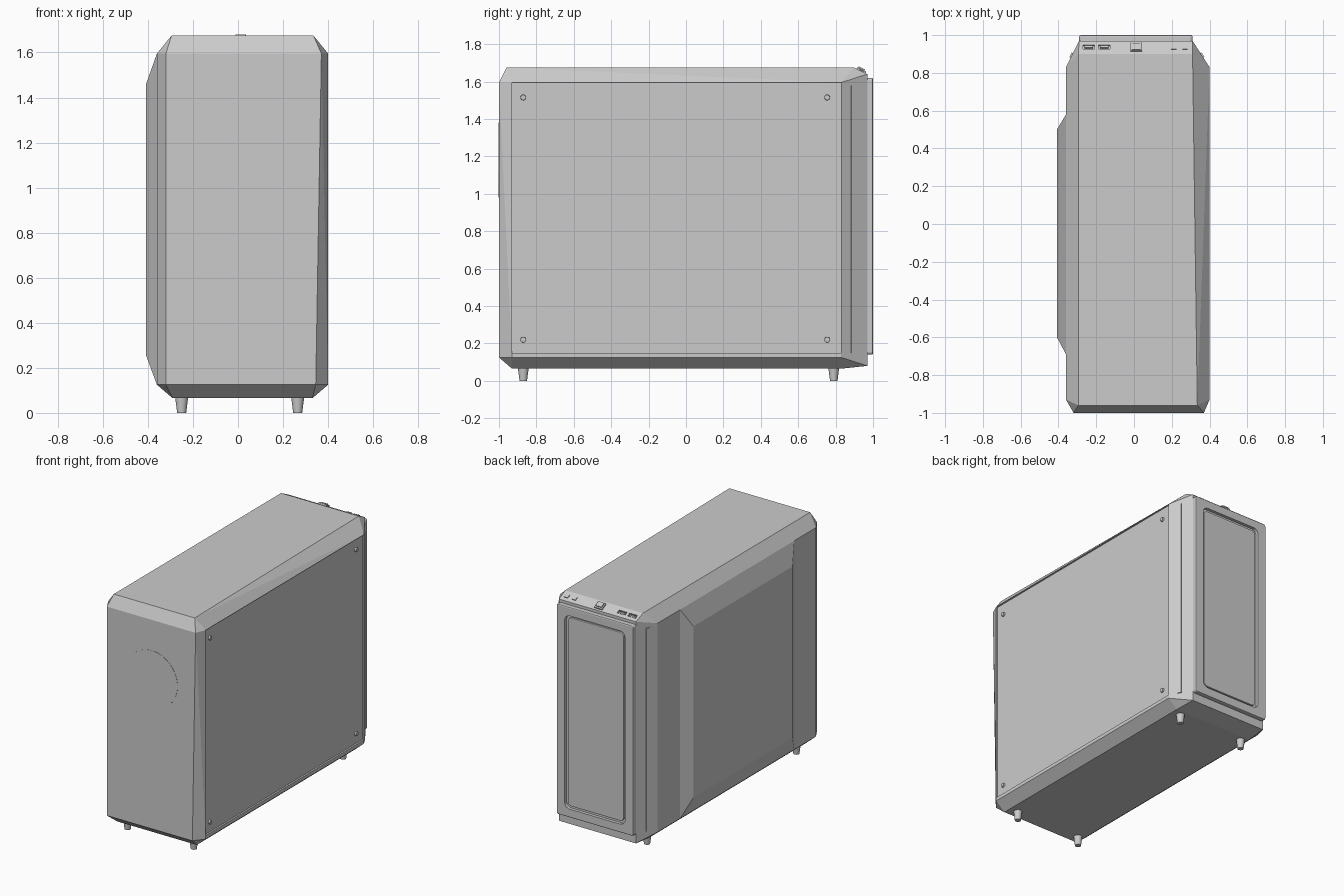
import bpy, bmesh, math
from mathutils import Matrix, Vector

cube = bpy.data.objects.get("Cube")
if cube:
    bpy.data.objects.remove(cube, do_unlink=True)

grey = bpy.data.materials.new("light_grey")
grey.use_nodes = True
grey.diffuse_color = (0.6, 0.6, 0.6, 1)
grey.node_tree.nodes["Principled BSDF"].inputs["Base Color"].default_value = (0.6, 0.6, 0.6, 1)


def finish(bm, name):
    bmesh.ops.recalc_face_normals(bm, faces=bm.faces)
    mesh = bpy.data.meshes.new(name)
    bm.to_mesh(mesh)
    bm.free()
    mesh.materials.append(grey)
    obj = bpy.data.objects.new(name, mesh)
    bpy.context.collection.objects.link(obj)
    return obj


def hull(name, points):
    """Solid wrapped around a few corner points."""
    bm = bmesh.new()
    verts = [bm.verts.new(p) for p in points]
    bmesh.ops.convex_hull(bm, input=verts)
    bmesh.ops.dissolve_limit(bm, angle_limit=0.01, verts=bm.verts, edges=bm.edges)
    return finish(bm, name)


def box(name, center, size, rot=None, bevel=0):
    bm = bmesh.new()
    bmesh.ops.create_cube(bm, size=1, matrix=Matrix.Diagonal((*size, 1)))
    if bevel:
        bmesh.ops.bevel(bm, geom=bm.edges[:], offset=bevel, segments=2,
                        profile=0.5, affect='EDGES')
    bm.transform(Matrix.Translation(center) @ (rot or Matrix()))
    return finish(bm, name)


def rounded_plate(name, x, z, y, radius, edge=0):
    """Upright plate with rounded corners; x, z and y are (low, high) ranges."""
    bm = bmesh.new()
    verts = []
    for i, (cx, cz) in enumerate([(x[1] - radius, z[1] - radius), (x[0] + radius, z[1] - radius),
                                  (x[0] + radius, z[0] + radius), (x[1] - radius, z[0] + radius)]):
        for k in range(6):
            a = math.pi / 2 * (i + k / 5)
            verts.append(bm.verts.new((cx + radius * math.cos(a), y[0], cz + radius * math.sin(a))))
    face = bm.faces.new(verts)
    ext = bmesh.ops.extrude_face_region(bm, geom=[face])["geom"]
    bmesh.ops.translate(bm, vec=(0, y[1] - y[0], 0),
                        verts=[g for g in ext if isinstance(g, bmesh.types.BMVert)])
    if edge:
        rim = [e for e in bm.edges if all(v.co.y > y[1] - 1e-4 for v in e.verts)]
        bmesh.ops.bevel(bm, geom=rim, offset=edge, segments=2, profile=0.5, affect='EDGES')
    return finish(bm, name)


def cylinder(name, center, r1, r2, depth, rot=None, segments=24):
    bm = bmesh.new()
    bmesh.ops.create_cone(bm, cap_ends=True, segments=segments, radius1=r1, radius2=r2,
                          depth=depth, matrix=Matrix.Translation(center) @ (rot or Matrix()))
    obj = finish(bm, name)
    smooth(obj)
    return obj


def smooth(obj):
    bpy.ops.object.select_all(action='DESELECT')
    obj.select_set(True)
    bpy.context.view_layer.objects.active = obj
    bpy.ops.object.shade_smooth_by_angle(angle=math.radians(35))


def cut(obj, cutter):
    """Subtract the cutter, then discard it."""
    cutter.hide_render = True
    mod = obj.modifiers.new("cut", 'BOOLEAN')
    mod.operation, mod.solver, mod.object = 'DIFFERENCE', 'EXACT', cutter
    bpy.context.view_layer.update()
    mesh = bpy.data.meshes.new_from_object(obj.evaluated_get(bpy.context.evaluated_depsgraph_get()))
    obj.modifiers.clear()
    obj.data = mesh
    bpy.data.objects.remove(cutter, do_unlink=True)


# Main shell: chamfered case with a sloped lip above the intake end
LOW, HIGH = 0.125, 1.595
plan = [(-0.36, -0.93), (0.40, -0.93), (0.40, 0.83), (0.31, 0.97), (-0.29, 0.97), (-0.36, 0.83)]
shell = [(x, y, z) for x, y in plan for z in (LOW, HIGH)]
shell += [(-0.32, -1, LOW), (-0.32, -1, HIGH), (0.345, -1, LOW), (0.37, -1, HIGH)]
shell += [(-0.295, -0.96, 1.675), (0.335, -0.96, 1.675), (0.31, 0.90, 1.675), (-0.295, 0.90, 1.675)]
shell += [(0.31, 0.97, 1.64), (-0.29, 0.97, 1.64), (0.31, 0.97, 0.08), (-0.29, 0.97, 0.08)]
shell += [(x, y, 0.065) for x in (-0.29, 0.33) for y in (-0.93, 0.83)]
case = hull("case_shell", shell)

# Recessed side panel
cut(case, box("panel_cutter", (0.438, -0.05, 0.8725), (0.1, 1.76, 1.445)))

# Sockets sunk into the sloped lip
slope = Matrix.Rotation(-math.atan2(0.035, 0.07), 4, 'X')
lip = Vector((0, 0.937, 1.657))
for x in (-0.24, -0.158):
    cut(case, box("socket_cutter", lip + Vector((x, 0, 0)), (0.062, 0.026, 0.03), slope))
    box("socket_tongue", lip + Vector((x, 0, -0.01)), (0.045, 0.01, 0.012), slope)

# Power button with collar and two audio jacks
box("button_collar", lip + Vector((0.012, 0, 0.002)), (0.062, 0.052, 0.014), slope, 0.003)
box("power_button", lip + Vector((0.012, 0, 0.009)), (0.046, 0.038, 0.016), slope, 0.003)
for x in (0.21, 0.27):
    box("audio_jack", lip + Vector((x, 0, 0.001)), (0.028, 0.026, 0.008), slope)

# Bulged opposite side panel
hull("bulged_side", [(-0.355, y, z) for y in (-0.69, 0.58) for z in (LOW, HIGH)]
     + [(-0.36, y, z) for y in (-0.69, 0.58) for z in (LOW, HIGH)]
     + [(-0.408, y, z) for y in (-0.60, 0.50) for z in (0.255, 1.46)])

# Intake door: rounded frame with a recessed centre panel and a groove around it
door = rounded_plate("door_frame", (-0.29, 0.31), (0.14, 1.62), (0.965, 1.0), 0.015, 0.008)
cut(door, rounded_plate("door_cutter", (-0.225, 0.245), (0.20, 1.56), (0.978, 1.05), 0.04))
rounded_plate("door_panel", (-0.208, 0.228), (0.217, 1.543), (0.97, 0.99), 0.03, 0.004)

# Vertical vent strips on the two corner chamfers
for name, a, b in (("left_vent", (0.40, 0.83), (0.31, 0.97)), ("right_vent", (-0.36, 0.83), (-0.29, 0.97))):
    a, b = Vector(a), Vector(b)
    mid = (a + b) / 2
    turn = Matrix.Rotation(math.atan2((b - a).y, (b - a).x), 4, 'Z')
    box(name, (mid.x, mid.y - 0.01, 0.865), (0.028, 0.024, 1.43), turn)

# Panel screws
side = Matrix.Rotation(math.pi / 2, 4, 'Y')
for y in (-0.87, 0.755):
    for z in (0.22, 1.515):
        cylinder("panel_screw", (0.39, y, z), 0.016, 0.014, 0.018, side)

# Round rear vent, almost flush
cylinder("rear_vent", (0.03, -1.0, 1.18), 0.2, 0.2, 0.003, Matrix.Rotation(math.pi / 2, 4, 'X'), 48)

# Tapered feet
for x in (-0.25, 0.265):
    for y in (-0.87, 0.79):
        cylinder("foot", (x, y, 0.035), 0.02, 0.029, 0.07)
